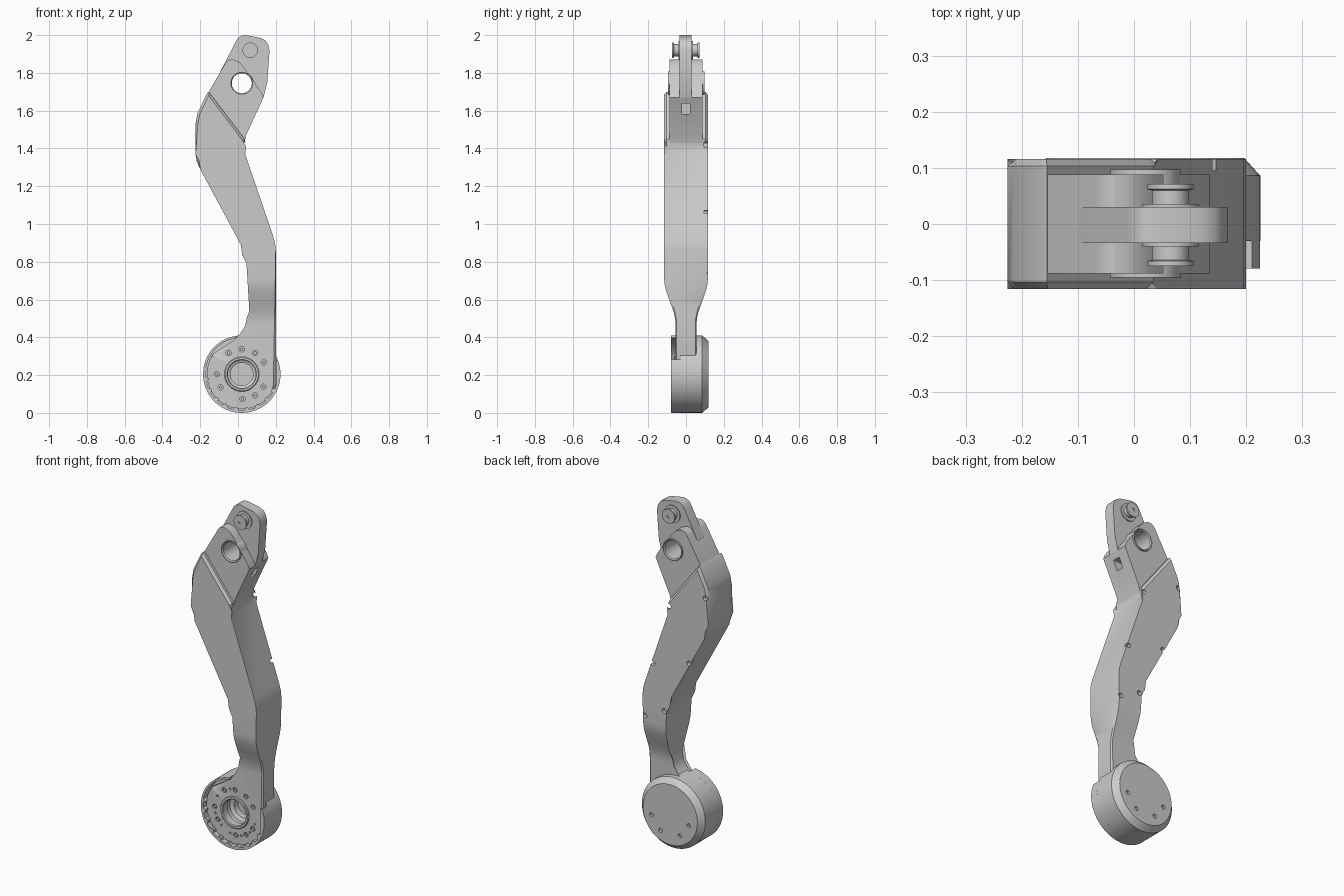
import bpy, bmesh
from math import sin, cos, pi, radians
from mathutils import Matrix

if "Cube" in bpy.data.objects:
    bpy.data.objects.remove(bpy.data.objects["Cube"])

CX, CZ, R = 0.02, 0.205, 0.205      # hub centre and radius


def finish(bm, name, angle=30):
    bmesh.ops.recalc_face_normals(bm, faces=bm.faces)
    if bm.calc_volume(signed=True) < 0:
        bmesh.ops.reverse_faces(bm, faces=bm.faces)
    me = bpy.data.meshes.new(name)
    bm.to_mesh(me)
    bm.free()
    ob = bpy.data.objects.new(name, me)
    bpy.context.collection.objects.link(ob)
    smooth(ob, angle)
    return ob


def smooth(ob, angle=30):
    bpy.ops.object.select_all(action='DESELECT')
    ob.select_set(True)
    bpy.context.view_layer.objects.active = ob
    bpy.ops.object.shade_smooth_by_angle(angle=radians(angle))


def polar(r, deg):
    return CX + r * cos(radians(deg)), CZ + r * sin(radians(deg))


def prism(bm, pts, y0, y1):
    """Extrude an x-z outline along y."""
    a = [bm.verts.new((x, y0, z)) for x, z in pts]
    b = [bm.verts.new((x, y1, z)) for x, z in pts]
    bm.faces.new(a)
    bm.faces.new(b[::-1])
    for i in range(len(pts)):
        bm.faces.new((a[i - 1], b[i - 1], b[i], a[i]))


def lathe(bm, profile, cx, cz, n=48, closed=False):
    """Turn an (r, y) profile around an axis parallel to y."""
    rings = []
    for r, y in profile:
        if r == 0:
            rings.append([bm.verts.new((cx, y, cz))] * n)
        else:
            rings.append([bm.verts.new((cx + r * cos(2 * pi * i / n), y,
                                        cz + r * sin(2 * pi * i / n))) for i in range(n)])
    pairs = list(zip(rings, rings[1:])) + ([(rings[-1], rings[0])] if closed else [])
    for a, b in pairs:
        for i in range(n):
            j = (i + 1) % n
            bm.faces.new(list(dict.fromkeys((a[i], a[j], b[j], b[i]))))


def cyl(bm, r, y0, y1, x, z, n=16):
    lathe(bm, [(0, y0), (r, y0), (r, y1), (0, y1)], x, z, n)


def cut(ob, bm):
    """Subtract the shapes in bm from ob; try the next solver if one fails."""
    cutter = finish(bm, "cutter")
    cutter.hide_render = True
    whole = ob.data.copy()
    span = max(v.co.z for v in whole.vertices) - min(v.co.z for v in whole.vertices)
    for solver in ('EXACT', 'MANIFOLD', 'FLOAT'):
        mod = ob.modifiers.new("cut", 'BOOLEAN')
        mod.object, mod.operation, mod.solver = cutter, 'DIFFERENCE', solver
        bpy.context.view_layer.objects.active = ob
        bpy.ops.object.modifier_apply(modifier=mod.name)
        zs = [v.co.z for v in ob.data.vertices]
        area = sum(p.area for p in ob.data.polygons)
        if zs and abs(max(zs) - min(zs) - span) < .01 and \
                area > .8 * sum(p.area for p in whole.polygons):
            break
        ob.modifiers.clear()
        ob.data = whole.copy()
    bpy.data.objects.remove(cutter)
    smooth(ob)


# Arm: chamfered outline, thinned towards the hub, running into the hub face plate
outline = [(-.155, 1.70), (.035, 1.45), (.03, 1.41), (.038, 1.37), (.185, .94), (.196, .90),
           (.2, .86), (.2, .15)]
outline += [polar(.185, a) for a in range(-30, -217, -6)]
outline += [(-.02, .385), (.02, .41), (.05, .455), (.06, .503), (.06, .54), (.045, .79),
            (.035, .84), (.015, .89), (-.2, 1.29), (-.218, 1.33), (-.225, 1.37),
            (-.225, 1.53), (-.215, 1.585), (-.165, 1.69)]
bm = bmesh.new()
prism(bm, outline, -.116, .116)
caps = [e for e in bm.edges if abs(e.verts[0].co.y - e.verts[1].co.y) < 1e-6]
bmesh.ops.bevel(bm, geom=caps, offset=.013, offset_type='OFFSET', segments=1, affect='EDGES')
bmesh.ops.triangulate(bm, faces=[f for f in bm.faces if len(f.verts) > 4])
for i in range(9):
    bmesh.ops.bisect_plane(bm, geom=bm.verts[:] + bm.edges[:] + bm.faces[:], dist=1e-6,
                           plane_co=(0, 0, .4713 + .03 * i), plane_no=(0, 0, 1))
for v in bm.verts:
    t = min(max((v.co.z - .4713) / .24, 0), 1)
    v.co.y *= .48 + .52 * t * t * (3 - 2 * t)
arm = finish(bm, "arm")

# Bore, bolt holes, pilot holes and rear screw holes in the arm
bolt_angles = [58, 90, 122, 28, 180, 212, 272, 302, 330]
bm = bmesh.new()
cyl(bm, .08, -.2, .1, CX, CZ, 48)
for a in bolt_angles:
    cyl(bm, .014, -.2, -.045, *polar(.132, a))
for a in (104, 150, 196, 228, 256, 287, 316, 344):
    cyl(bm, .006, -.2, -.048, *polar(.132, a), 10)
for x, z in [(-.205, 1.53), (.03, 1.42), (-.10, 1.12), (.133, 1.06), (.06, .80), (.185, .74)]:
    cyl(bm, .014, .095, .2, x, z)
cut(arm, bm)

# Bolt heads
bm = bmesh.new()
for a in bolt_angles:
    cyl(bm, .008, -.054, -.035, *polar(.132, a), 12)
finish(bm, "hub_bolts")

# Hub drum with chamfered back, blind bore and four rear holes
bm = bmesh.new()
lathe(bm, [(0, .118), (.176, .118), (R, .086), (R, -.03), (.08, -.03), (.08, .01),
           (.06, .02), (.06, .055), (0, .055)], CX, CZ, 72)
hub = finish(bm, "hub_drum")
bm = bmesh.new()
for a in (195, 240, 300, 345):
    cyl(bm, .012, .105, .2, *polar(.125, a))
cut(hub, bm)

# Hub lip: open where the arm enters, notched around the lower inner edge
angles = [97 + 3 * i for i in range(96)]
outer = [polar(R, a) for a in angles]
inner = []
for a in reversed(angles):
    if a > 340:
        r = .18 / cos(radians(a))
    elif a > 170:
        r = .178 if (a - 97) % 18 < 4 else .191
    else:
        r = .193
    inner.append(polar(r, a))
bm = bmesh.new()
prism(bm, outer + inner, -.079, -.03)
finish(bm, "hub_lip")

# Collar around the bore
bm = bmesh.new()
lathe(bm, [(.074, -.02), (.074, -.06), (.078, -.064), (.088, -.064), (.092, -.06), (.092, -.02)],
      CX, CZ, 48, closed=True)
finish(bm, "bore_collar")

# Pivot block and lever tongue at the top, both bored through
pivot = (.02, 1.745)
bm = bmesh.new()
prism(bm, [(-.16, 1.69), (-.068, 1.85), (-.055, 1.865), (-.035, 1.872), (-.015, 1.868),
           (.01, 1.855), (.035, 1.825), (.125, 1.695), (.135, 1.67), (.045, 1.475),
           (.03, 1.42), (-.05, 1.45), (-.15, 1.6)], -.088, .088)
block = finish(bm, "pivot_block")
bm = bmesh.new()
prism(bm, [(-.095, 1.805), (-.012, 1.965), (0, 1.985), (.015, 1.996), (.04, 2.0), (.12, 1.985),
           (.145, 1.972), (.16, 1.95), (.167, 1.92), (.155, 1.75), (.135, 1.67), (0, 1.66)],
      -.034, .03)
tongue = finish(bm, "lever_tongue")
for part in (block, tongue):
    bm = bmesh.new()
    cyl(bm, .057, -.2, .2, *pivot, 48)
    if part is block:       # square socket on the rear edge
        bmesh.ops.create_cube(bm, size=1, matrix=Matrix.Translation((.11, 0, 1.61))
                              @ Matrix.Diagonal((.12, .045, .055, 1)))
    cut(part, bm)

# Pivot bushing
bm = bmesh.new()
lathe(bm, [(.053, -.089), (.058, -.095), (.063, -.095), (.063, .097), (.058, .097), (.053, .091)],
      *pivot, 48, closed=True)
finish(bm, "pivot_bushing")

# Flanged pin through the tongue
half = [(0, .066), (.009, .066), (.009, .071), (.041, .071), (.041, .062), (.033, .06),
        (.033, .036), (.05, .036), (.05, .02)]
bm = bmesh.new()
lathe(bm, half + [(r, -y - .004) for r, y in reversed(half)], .065, 1.92, 40)
finish(bm, "lever_pin")
